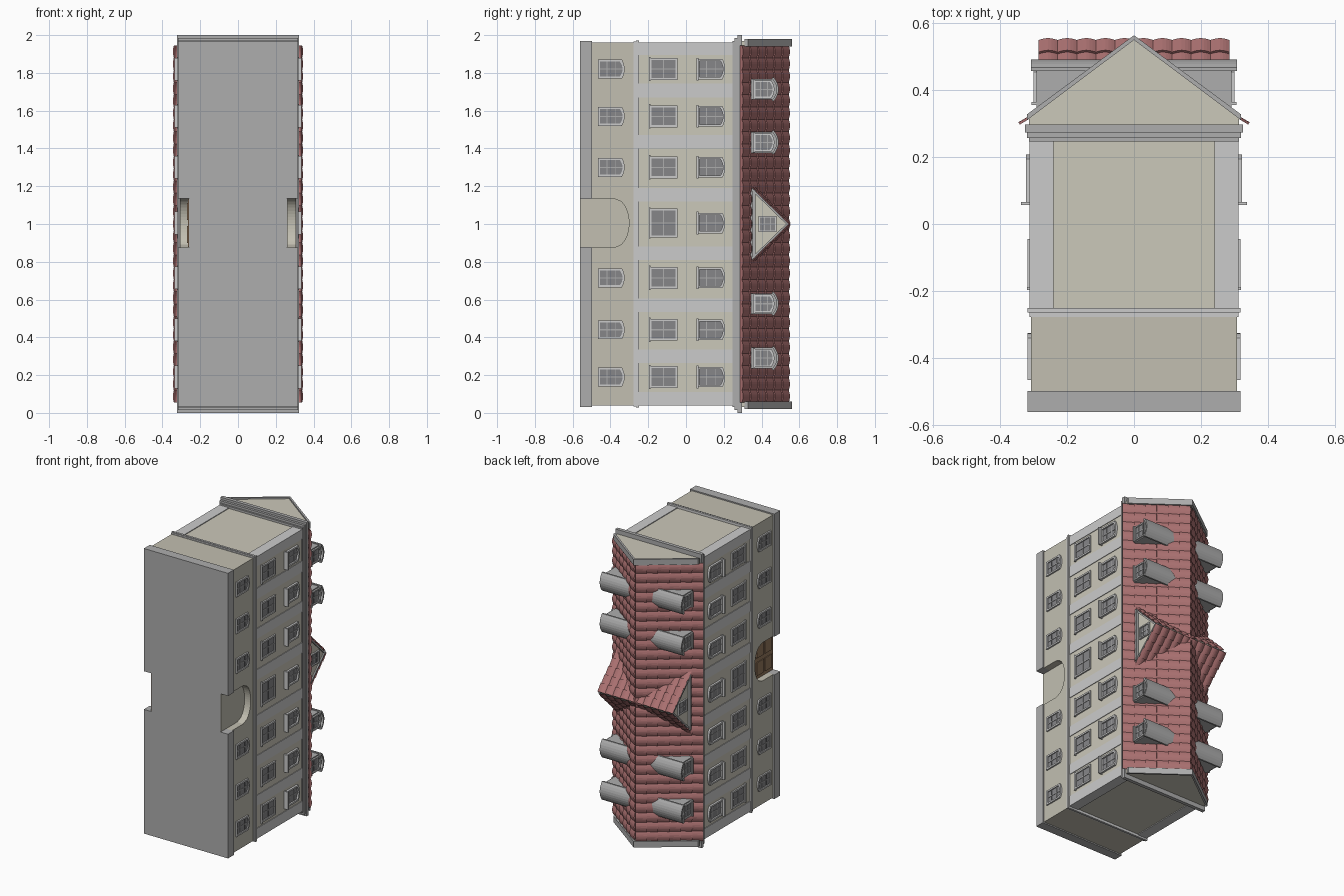
import bpy, bmesh, math
from mathutils import Vector as V

if "Cube" in bpy.data.objects:
    bpy.data.objects.remove(bpy.data.objects["Cube"])


def mat(name, r, g, b):
    m = bpy.data.materials.new(name)
    m.diffuse_color = (r, g, b, 1)
    m.use_nodes = True
    m.node_tree.nodes["Principled BSDF"].inputs["Base Color"].default_value = m.diffuse_color
    return m


TAN = mat("tan_plaster", .60, .58, .49)
BROWN = mat("ground_plaster", .54, .52, .44)
WHITE = mat("white_trim", .78, .78, .78)
GREY = mat("grey_stone", .42, .42, .42)
GLASS = mat("dark_glass", .24, .24, .25)
RED = mat("red_tiles", .42, .17, .17)
WOOD = mat("door_wood", .30, .19, .11)


def finish(name, bm, material, mirror=True):
    me = bpy.data.meshes.new(name)
    bm.to_mesh(me)
    bm.free()
    me.materials.append(material)
    ob = bpy.data.objects.new(name, me)
    bpy.context.collection.objects.link(ob)
    if mirror:
        ob.modifiers.new("mirror", 'MIRROR').use_mirror_merge = False
    return ob


def prism(bm, a, b, pts, axis='x'):
    """Extrude an outline from a to b along x (points y,z) or z (points x,y)."""
    mk = (lambda p, t: (t, p[0], p[1])) if axis == 'x' else (lambda p, t: (p[0], p[1], t))
    lo = [bm.verts.new(mk(p, a)) for p in pts]
    hi = [bm.verts.new(mk(p, b)) for p in pts]
    n = len(pts)
    fs = [bm.faces.new(lo), bm.faces.new(hi)]
    fs += [bm.faces.new((lo[i], lo[(i+1) % n], hi[(i+1) % n], hi[i])) for i in range(n)]
    bmesh.ops.recalc_face_normals(bm, faces=fs)


def box(bm, x0, x1, y0, y1, z0, z1):
    prism(bm, x0, x1, [(y0, z0), (y1, z0), (y1, z1), (y0, z1)])


def ring(bm, a, b, outer, inner):
    n = len(outer)
    v = [[bm.verts.new((x, p[0], p[1])) for p in ps]
         for x, ps in ((a, outer), (b, outer), (b, inner), (a, inner))]
    fs = [bm.faces.new((v[k][i], v[k][(i+1) % n], v[(k+1) % 4][(i+1) % n], v[(k+1) % 4][i]))
          for k in range(4) for i in range(n)]
    bmesh.ops.recalc_face_normals(bm, faces=fs)


def outline(y0, y1, zc, hw, rise=0, n=8):
    """Opening outline, sill at y0, head at y1, with an optional arched head."""
    pts = [(y0, zc+hw), (y0, zc-hw)]
    if not rise:
        return pts + [(y1, zc-hw), (y1, zc+hw)]
    for i in range(n+1):
        t = -1 + 2*i/n
        pts.append((y1 - rise + rise*math.sqrt(max(0, 1-t*t)) if rise > .05
                    else y1 - rise*t*t, zc + hw*t))
    return pts


frames, glass, bars, sills = (bmesh.new() for _ in range(4))


def window(x, y0, y1, zc, hw, rise=0, w=.011, depth=.010, sill=0, rows=3):
    prism(glass, x-.005, x+.003, outline(y0+w/2, y1-w/2, zc, hw-w/2, rise))
    ring(frames, x-.005, x+depth, outline(y0, y1, zc, hw, rise),
         outline(y0+w, y1-w, zc, hw-w, rise))
    box(bars, x, x+.006, y0+w, y1-w, zc-.003, zc+.003)
    for i in range(1, rows):
        y = y0 + (y1-y0)*i/rows
        box(bars, x, x+.006, y-.002, y+.002, zc-hw+w, zc+hw-w)
    if sill:
        box(sills, x, x+sill, y0-.004, y0+.006, zc-hw-.006, zc+hw+.006)


def tiles(bm, origin, along, slope, normal, cols, rows):
    """Overlapping tile courses, each a scalloped strip stepping up the slope."""
    o, a, s, n = V(origin), V(along), V(slope), V(normal).normalized()
    k = 6
    for r in range(rows):
        rowsv = []
        for f, lift in ((r, -.004), (r, .008), (r+1, 0)):
            rowsv.append([bm.verts.new(o + a*(i/(cols*k)) + s*(f/rows)
                          + n*(lift + (.008*abs(math.sin(math.pi*i/k)) if lift >= 0 else 0)))
                          for i in range(cols*k+1)])
        for p, q in zip(rowsv, rowsv[1:]):
            for i in range(cols*k):
                fc = bm.faces.new((p[i], p[i+1], q[i+1], q[i]))
                fc.normal_update()
                if fc.normal.dot(n - s.normalized()*.2) < 0:
                    fc.normal_flip()


# ground floor and plinth, with an arched niche cut in each side
base, ground = bmesh.new(), bmesh.new()
box(base, -.317, .317, -.56, -.497, .03, 1.97)
box(ground, -.307, .307, -.50, -.26, .038, 1.962)
plinth = finish("plinth", base, GREY, False)
floor1 = finish("ground_floor_wall", ground, BROWN, False)
cut = bmesh.new()
arch = outline(-.6, -.302, 1.005, .13, .08, 16)
prism(cut, .26, .4, arch)
prism(cut, -.4, -.26, arch)
cutter = finish("niche_cutter", cut, BROWN, False)
cutter.hide_render = True
for ob in (plinth, floor1):
    m = ob.modifiers.new("niche", 'BOOLEAN')
    m.operation, m.object, m.solver = 'DIFFERENCE', cutter, 'EXACT'
    bpy.context.view_layer.objects.active = ob
    bpy.ops.object.modifier_apply(modifier=m.name)
bpy.data.objects.remove(cutter)

# niche back panels: blank on one side, wooden door on the other
bm = bmesh.new()
prism(bm, .255, .263, outline(-.558, -.304, 1.005, .128, .08, 16))
finish("niche_panel", bm, BROWN, False)
bm = bmesh.new()
prism(bm, -.266, -.255, outline(-.558, -.304, 1.005, .128, .08, 16))
for z in (.90, 1.02):
    for y in (-.54, -.45):
        box(bm, -.271, -.26, y, y+.075, z, z+.09)
finish("door", bm, WOOD, False)

# upper wall core and raised white strips
bm = bmesh.new()
box(bm, -.307, .307, -.27, .26, .045, 1.955)
finish("upper_wall", bm, TAN, False)
bm = bmesh.new()
for z0, z1 in ((.04, .11), (1.895, 1.96)):
    box(bm, .24, .311, -.25, .25, z0, z1)
for z0, z1 in ((.265, .335), (.535, .605), (.81, .88), (1.12, 1.19), (1.40, 1.47), (1.67, 1.745)):
    box(bm, .30, .311, -.25, .25, z0, z1)
finish("wall_strips", bm, WHITE)

# belt course and eaves cornice
bm = bmesh.new()
box(bm, -.311, .311, -.277, -.262, .034, 1.966)
box(bm, -.317, .317, -.264, -.25, .028, 1.972)
finish("belt_course", bm, WHITE, False)
bm = bmesh.new()
box(bm, -.312, .312, .245, .256, .03, 1.97)
box(bm, -.318, .318, .256, .272, .015, 1.985)
box(bm, -.324, .324, .272, .296, 0, 2)
finish("cornice", bm, GREY, False)

# windows
for z in (.19, .44, .715, 1.005, 1.30, 1.57, 1.82):
    mid = z == 1.005
    if not mid:
        window(.307, -.465, -.325, z, .050, .014)
    window(.307, -.193, -.045, z, .077 if mid else .058, sill=.012, rows=2)
    window(.307, .06, .207, z, .054, .014, depth=.014, sill=.03)

# end gables
bm = bmesh.new()
for z0, z1 in ((.03, .06), (1.94, 1.97)):
    prism(bm, z0, z1, [(-.312, .29), (.312, .29), (.312, .318), (0, .553), (-.312, .318)], 'z')
finish("end_gables", bm, TAN, False)
bm = bmesh.new()
for z0, z1 in ((.02, .06), (1.94, 1.98)):
    prism(bm, z0, z1, [(.318, .310), (.318, .327), (0, .562), (0, .548)], 'z')
finish("gable_coping", bm, GREY)

# tiled main roof over a solid core
bm = bmesh.new()
prism(bm, .05, 1.95, [(-.318, .29), (.318, .29), (0, .537)], 'z')
finish("roof_core", bm, RED, False)
bm = bmesh.new()
tiles(bm, (.335, .290, .055), (0, 0, 1.89), (-.335, .254, 0), (.254, .335, 0), 29, 6)
finish("roof_tiles", bm, RED)

# cross gable
bm = bmesh.new()
for s in (-1, 1):
    tiles(bm, (0, .340, 1+s*.205), (.284, 0, 0), (0, .208, -s*.205), (0, .205, s*.208), 5, 5)
finish("cross_gable_tiles", bm, RED)
bm = bmesh.new()
prism(bm, .05, .272, [(.34, .80), (.34, 1.20), (.543, 1.0)])
finish("cross_gable_wall", bm, TAN)
bm = bmesh.new()
box(bm, .20, .280, .340, .352, .81, 1.19)
box(bm, .20, .288, .352, .368, .82, 1.18)
for s in (-1, 1):
    prism(bm, .20, .281, [(.335, 1+s*.205), (.545, 1), (.530, 1), (.335, 1+s*.19)])
finish("cross_gable_trim", bm, GREY)
window(.272, .385, .478, 1.0, .042, w=.008)

# dormers
bm, roof = bmesh.new(), bmesh.new()
for z in (.29, .578, 1.432, 1.713):
    prism(bm, .05, .290, outline(.345, .482, z, .055, .022))
    ring(roof, .05, .307, outline(.455, .490, z, .062, .024),
         outline(.456, .480, z, .054, .022))
    window(.290, .358, .468, z, .048, .016, w=.009, sill=.015)
finish("dormer_walls", bm, GREY)
finish("dormer_roofs", roof, GREY)

finish("window_frames", frames, WHITE)
finish("window_glass", glass, GLASS)
finish("window_bars", bars, GREY)
finish("window_sills", sills, WHITE)
